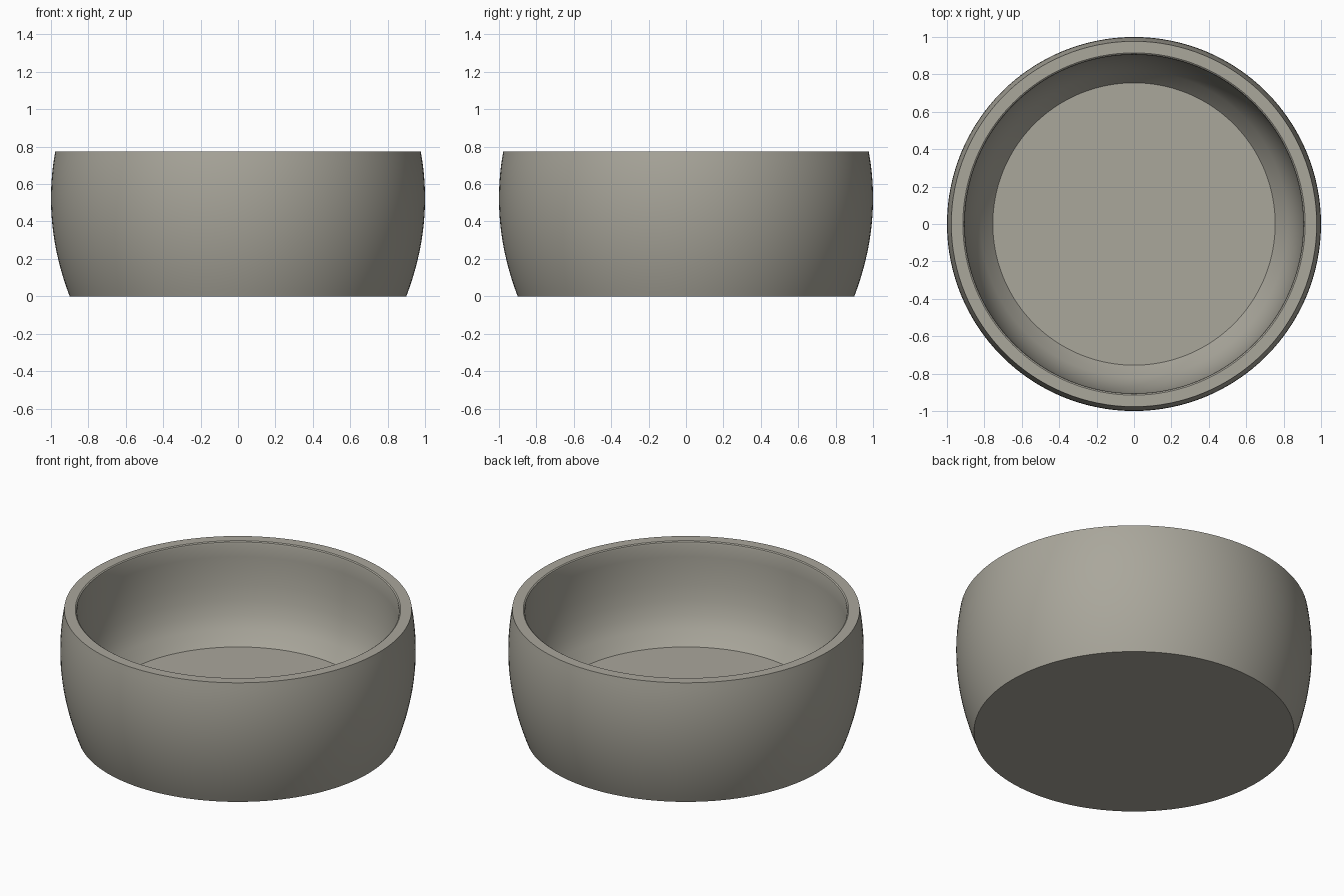
import bpy, bmesh, math

if "Cube" in bpy.data.objects:
    bpy.data.objects.remove(bpy.data.objects["Cube"])

SEGMENTS = 128

# Clay colour
clay = bpy.data.materials.new("warm grey clay")
clay.diffuse_color = (0.40, 0.385, 0.33, 1)
clay.use_nodes = True
clay.node_tree.nodes["Principled BSDF"].inputs["Base Color"].default_value = clay.diffuse_color


def arc(p0, p1, p2, n):
    """Circular-looking arc through three points (r as a quadratic in z)."""
    pts = []
    for i in range(n + 1):
        z = p0[1] + (p2[1] - p0[1]) * i / n
        r = sum(a[0] * (z - b[1]) * (z - c[1]) / ((a[1] - b[1]) * (a[1] - c[1]))
                for a, b, c in ((p0, p1, p2), (p1, p0, p2), (p2, p0, p1)))
        pts.append((r, z))
    return pts


# Bowl cross-section: base, bulging outer wall, flat rim, curved inner wall, floor
outer = arc((0.90, 0.0), (1.0, 0.52), (0.977, 0.775), 20)
rim = [(0.915, 0.775), (0.908, 0.77), (0.905, 0.76)]
inner = [(0.905, 0.68), (0.902, 0.60), (0.894, 0.51), (0.879, 0.42),
         (0.855, 0.34), (0.820, 0.27), (0.755, 0.19)]
profile = [(0, 0)] + outer + rim + inner + [(0, 0.19)]

# Lathe the profile around z
bm = bmesh.new()
verts = [bm.verts.new((r, 0, z)) for r, z in profile]
edges = [bm.edges.new(pair) for pair in zip(verts, verts[1:])]
bmesh.ops.spin(bm, geom=verts + edges, cent=(0, 0, 0), axis=(0, 0, 1),
               angle=math.tau, steps=SEGMENTS)
bmesh.ops.remove_doubles(bm, verts=bm.verts, dist=0.0005)
bmesh.ops.recalc_face_normals(bm, faces=bm.faces)
mesh = bpy.data.meshes.new("bowl")
bm.to_mesh(mesh)
bm.free()
mesh.materials.append(clay)
bowl = bpy.data.objects.new("bowl", mesh)
bpy.context.collection.objects.link(bowl)

# Smooth walls with sharp base, rim and floor edges
bpy.context.view_layer.objects.active = bowl
bowl.select_set(True)
bpy.ops.object.shade_smooth_by_angle(angle=math.radians(35))
